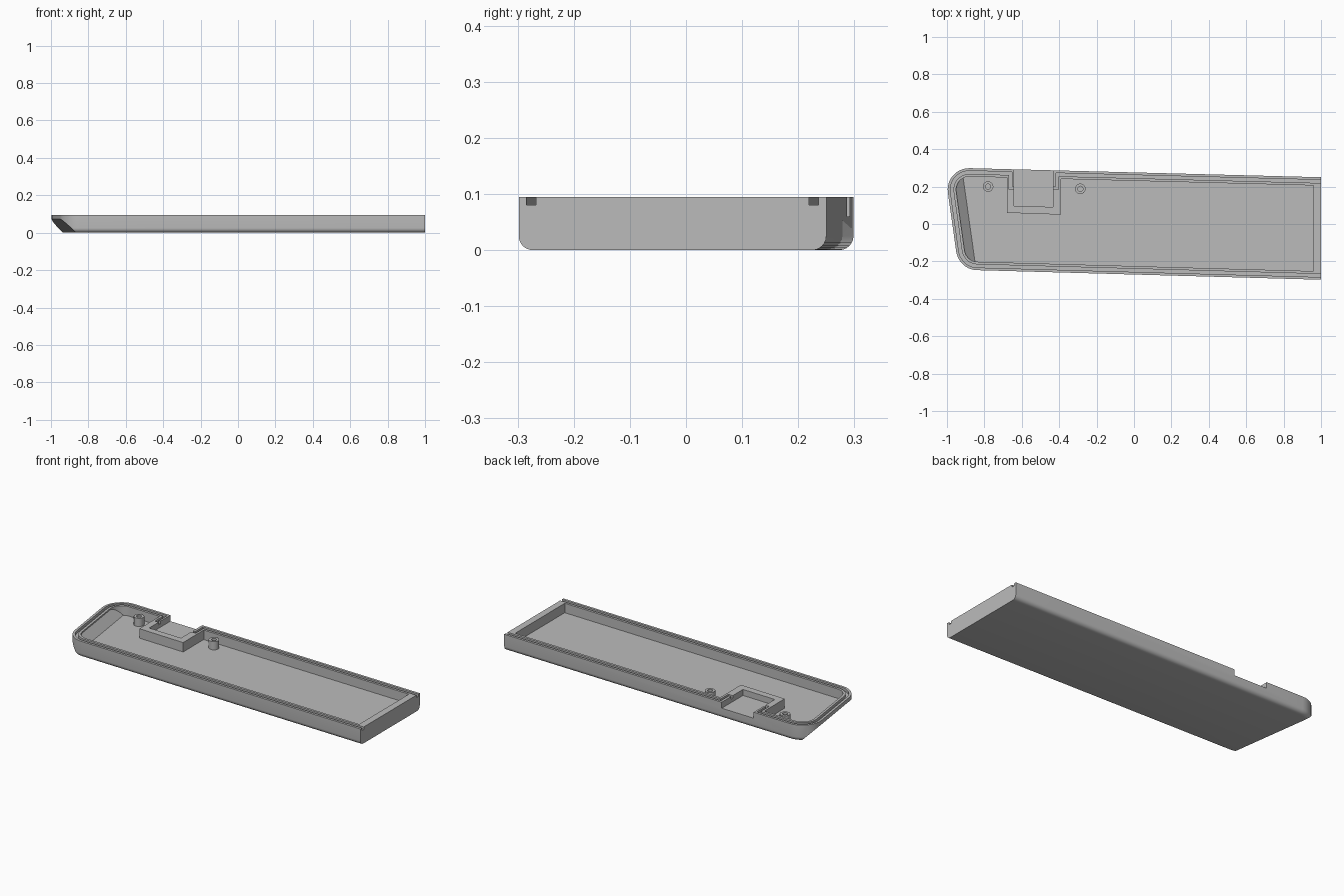
import bpy, bmesh, math
from mathutils import Vector

if "Cube" in bpy.data.objects:
    bpy.data.objects.remove(bpy.data.objects["Cube"])

grey = bpy.data.materials.new("plain_grey")
grey.diffuse_color = (0.5, 0.5, 0.5, 1)
grey.use_nodes = True
grey.node_tree.nodes["Principled BSDF"].inputs["Base Color"].default_value = grey.diffuse_color
H, FLOOR, POCKET = 0.095, 0.04, 0.06

# Corners of the unrounded tray outline on the long (top, bottom) and left sides
TL, BL = Vector((-1.014, 0.302)), Vector((-0.937, -0.244))
TR, BR = Vector((1.0, 0.25)), Vector((1.0, -0.298))


def inward(a, b):
    d = (b - a).normalized()
    return Vector((-d.y, d.x))


N_TOP, N_LEFT, N_BOT = inward(TR, TL), inward(TL, BL), inward(BL, BR)


def meet(p, n, q, m):
    """Point where two lines given by point and normal cross."""
    a, b, det = p.dot(n), q.dot(m), n.x * m.y - n.y * m.x
    return Vector(((a * m.y - b * n.y) / det, (n.x * b - m.x * a) / det))


def outline(d, xr, radius=0.115, seg=10):
    """Open-ended tray outline inset by d, ending square at x = xr."""
    t, l, b = TL + N_TOP * d, TL + N_LEFT * d, BL + N_BOT * d
    end = Vector((xr, 0)), Vector((1, 0))
    pts = [meet(t, N_TOP, *end)]
    r = radius - d
    for p, n, q, m in ((t, N_TOP, l, N_LEFT), (l, N_LEFT, b, N_BOT)):
        c = meet(p + n * r, n, q + m * r, m)
        a0 = math.atan2(-n.y, -n.x) % math.tau
        a1 = math.atan2(-m.y, -m.x) % math.tau
        for i in range(seg + 1):
            a = a0 + (a1 - a0) * i / seg
            pts.append(c + Vector((math.cos(a), math.sin(a))) * r)
    return pts + [meet(b, N_BOT, *end)]


def loft(name, layers, cut=None):
    """Solid through (outline, z) layers, optionally sliced by a plane."""
    bm = bmesh.new()
    rings = [[bm.verts.new((p.x, p.y, z)) for p in pts] for pts, z in layers]
    bm.faces.new(rings[0][::-1])
    bm.faces.new(rings[-1])
    n = len(rings[0])
    for lo, hi in zip(rings, rings[1:]):
        for i in range(n):
            j = (i + 1) % n
            bm.faces.new((lo[i], lo[j], hi[j], hi[i]))
    if cut:
        res = bmesh.ops.bisect_plane(bm, geom=bm.verts[:] + bm.edges[:] + bm.faces[:],
                                     plane_co=cut[0], plane_no=cut[1], clear_outer=True)
        edges = [e for e in res["geom_cut"] if isinstance(e, bmesh.types.BMEdge)]
        bmesh.ops.contextual_create(bm, geom=edges)
    bmesh.ops.recalc_face_normals(bm, faces=bm.faces[:])
    me = bpy.data.meshes.new(name)
    bm.to_mesh(me)
    bm.free()
    me.materials.append(grey)
    ob = bpy.data.objects.new(name, me)
    bpy.context.collection.objects.link(ob)
    return ob


def prism(name, pts, z0, z1):
    pts = [Vector(p) for p in pts]
    return loft(name, [(pts, z0), (pts, z1)])


def boolean(ob, tool, op):
    """Apply a boolean and discard the tool."""
    mod = ob.modifiers.new("cut", "BOOLEAN")
    mod.object, mod.operation, mod.solver = tool, op, "EXACT"
    bpy.context.view_layer.objects.active = ob
    bpy.ops.object.modifier_apply(modifier=mod.name)
    bpy.data.objects.remove(tool)


def slope(offset, z):
    """45 degree plane under the slanted left end."""
    p = TL + N_LEFT * offset
    return (p.x, p.y, z), Vector((-N_LEFT.x, -N_LEFT.y, -1)).normalized()


def back_y(x):
    return TL.y + (TR.y - TL.y) * (x - TL.x) / (TR.x - TL.x)


# Outer shell: rounded lower edges, undercut left end
R = 0.025
layers = []
for i in range(7):
    a = math.pi / 2 * i / 6
    layers.append((outline(R * (1 - math.sin(a)), 1.0), R * (1 - math.cos(a))))
layers.append((outline(0, 1.0), H))
tray = loft("tray", layers, slope(0, 0.072))

# Hollow inside with matching sloped end
inner = outline(0.045, 0.96)
boolean(tray, loft("cavity", [(inner, FLOOR), (inner, 0.15)], slope(0.045, 0.087)), "DIFFERENCE")

# Bracket block around the rear opening
X0, X1 = -0.68, -0.39
boolean(tray, prism("bracket", [(X0, 0.06), (X1, 0.05), (X1, back_y(X1) - 0.02),
                                (X0, back_y(X0) - 0.02)], 0.03, H), "UNION")

# Seam groove along the rim, interrupted at the rear opening
ring = prism("groove", outline(0.014, 1.1) + outline(0.031, 1.1)[::-1], H - 0.015, 0.15)
boolean(ring, prism("gap", [(-0.667, 0.1), (-0.403, 0.1), (-0.403, 0.4), (-0.667, 0.4)],
                    0, 0.2), "DIFFERENCE")
boolean(tray, ring, "DIFFERENCE")

# Groove legs turning into the opening on each side
for xa, xb, xin in ((-0.667, -0.653, -0.62), (-0.403, -0.417, -0.45)):
    top = back_y(xa) - 0.014
    leg = [(xa, top), (xa, 0.185), (xin, 0.185), (xin, 0.2), (xb, 0.2), (xb, top)]
    boolean(tray, prism("leg", leg, H - 0.015, 0.15), "DIFFERENCE")

# Rear opening
boolean(tray, prism("opening", [(-0.642, 0.097), (-0.432, 0.091), (-0.432, 0.4), (-0.642, 0.4)],
                    POCKET, 0.15), "DIFFERENCE")


# Hollow screw posts
def circle(x, y, r, n=24):
    return [(x + r * math.cos(math.tau * i / n), y + r * math.sin(math.tau * i / n))
            for i in range(n)]


for name, x, y in (("left_post", -0.78, 0.2), ("right_post", -0.287, 0.188)):
    post = prism(name, circle(x, y, 0.028), FLOOR - 0.005, 0.088)
    boolean(post, prism("hole", circle(x, y, 0.014), FLOOR + 0.005, 0.15), "DIFFERENCE")

# Smooth the rounded edges, keep the rest sharp
for ob in bpy.context.scene.objects:
    ob.select_set(True)
bpy.context.view_layer.objects.active = tray
bpy.ops.object.shade_smooth_by_angle(angle=math.radians(30))
